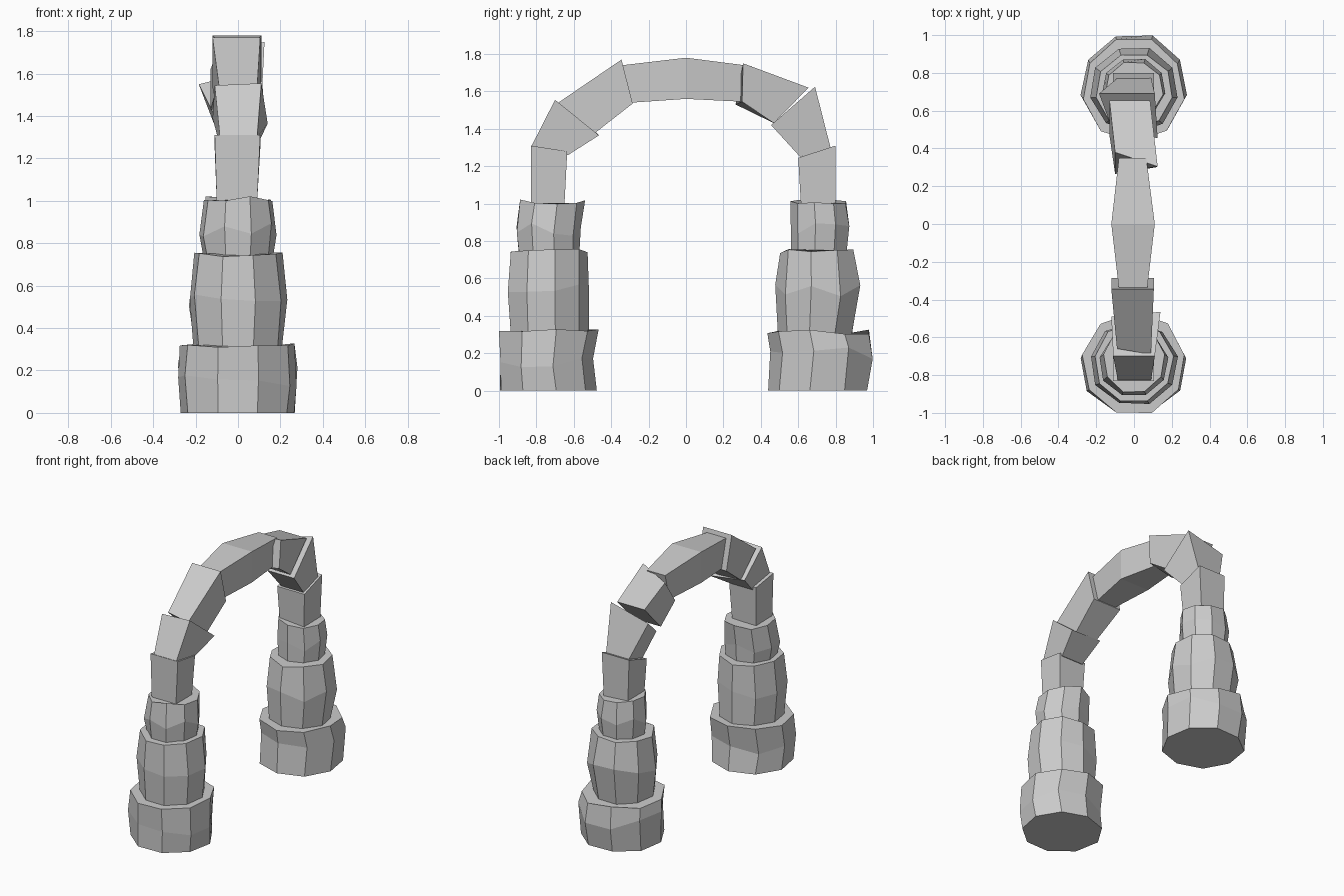
import bpy, math, random

if "Cube" in bpy.data.objects:
    bpy.data.objects.remove(bpy.data.objects["Cube"])

random.seed(4)
SIDES = 9


def make(name, verts, faces):
    me = bpy.data.meshes.new(name)
    me.from_pydata(verts, [], faces)
    me.update()
    ob = bpy.data.objects.new(name, me)
    bpy.context.collection.objects.link(ob)
    return ob


def loft(name, rings):
    """Closed solid through rings of equal point count."""
    n = len(rings[0])
    verts = [p for r in rings for p in r]
    faces = [tuple(reversed(range(n)))]
    for k in range(len(rings) - 1):
        a, b = k * n, (k + 1) * n
        faces += [(a + i, a + (i + 1) % n, b + (i + 1) % n, b + i) for i in range(n)]
    faces.append(tuple(range((len(rings) - 1) * n, len(rings) * n)))
    return make(name, verts, faces)


def drum(name, side, levels):
    """Rough-hewn nine-sided drum; levels are (z, x radius, y radius, |centre y|)."""
    rings = []
    for k, (z, rx, ry, cy) in enumerate(levels):
        ring = []
        for i in range(SIDES):
            a = side * math.pi / 2 + math.pi / SIDES + i * math.tau / SIDES
            j = 1 + random.uniform(-0.02, 0.02)
            dz = 0 if k == 0 else random.uniform(-0.012, 0.012) * (3 if k == 1 else 1)
            ring.append((rx * j * math.cos(a), side * cy + ry * j * math.sin(a), z + dz))
        rings.append(ring)
    return loft(name, rings)


def block(name, *ends):
    """Arch stone; each end is four corners: outer left/right, inner right/left."""
    ob = loft(name, ends)
    return ob


def end(outer, inner, x0, x1):
    return [(x0, *outer), (x1, *outer), (x1, *inner), (x0, *inner)]


# front pillar drums
drum("front_base_drum", -1, [(0, .27, .268, .74), (.15, .285, .255, .755), (.318, .275, .275, .74)])
drum("front_middle_drum", -1, [(.29, .212, .215, .735), (.55, .235, .222, .74), (.745, .21, .215, .737)])
drum("front_upper_drum", -1, [(.715, .165, .165, .735), (.86, .185, .178, .738), (1.01, .165, .178, .72)])

# rear pillar drums
drum("rear_base_drum", 1, [(0, .27, .272, .71), (.2, .283, .278, .732), (.315, .268, .28, .71)])
drum("rear_middle_drum", 1, [(.29, .2, .2, .695), (.54, .235, .233, .71), (.745, .205, .205, .705)])
drum("rear_upper_drum", 1, [(.715, .15, .152, .715), (.87, .17, .16, .72), (1.01, .155, .152, .712)])

# front half of the arch
block("front_post",
      end((-.83, .99), (-.65, .99), -.10, .09),
      end((-.83, 1.31), (-.635, 1.28), -.11, .105))
block("front_springer",
      end((-.83, 1.30), (-.63, 1.26), -.085, .09),
      [(-.11, -.70, 1.545), (.11, -.70, 1.555), (.14, -.465, 1.365), (-.12, -.49, 1.39)])
block("front_haunch",
      [(-.09, -.66, 1.545), (.09, -.69, 1.535), (.09, -.49, 1.375), (-.09, -.49, 1.385)],
      end((-.345, 1.77), (-.285, 1.535), -.12, .105))

# crown stone, widest in the middle
block("crown",
      end((-.34, 1.74), (-.29, 1.54), -.08, .07),
      end((0, 1.78), (0, 1.56), -.12, .11),
      end((.35, 1.735), (.30, 1.545), -.08, .065))

# rear half of the arch
block("rear_haunch",
      [(-.10, .38, 1.70), (.125, .305, 1.75), (.115, .30, 1.545), (-.10, .265, 1.53)],
      end((.655, 1.62), (.47, 1.43), -.13, .085))
block("rear_springer",
      [(-.185, .69, 1.55), (.11, .69, 1.625), (.125, .455, 1.42), (-.11, .49, 1.40)],
      end((.775, 1.29), (.61, 1.25), -.085, .09))
block("rear_post",
      end((.80, 1.31), (.60, 1.245), -.11, .105),
      end((.80, .99), (.615, .99), -.10, .09))

# consistent outward normals, flat shading
import bmesh
for ob in bpy.context.collection.objects:
    bm = bmesh.new()
    bm.from_mesh(ob.data)
    bmesh.ops.recalc_face_normals(bm, faces=bm.faces)
    bm.to_mesh(ob.data)
    bm.free()
